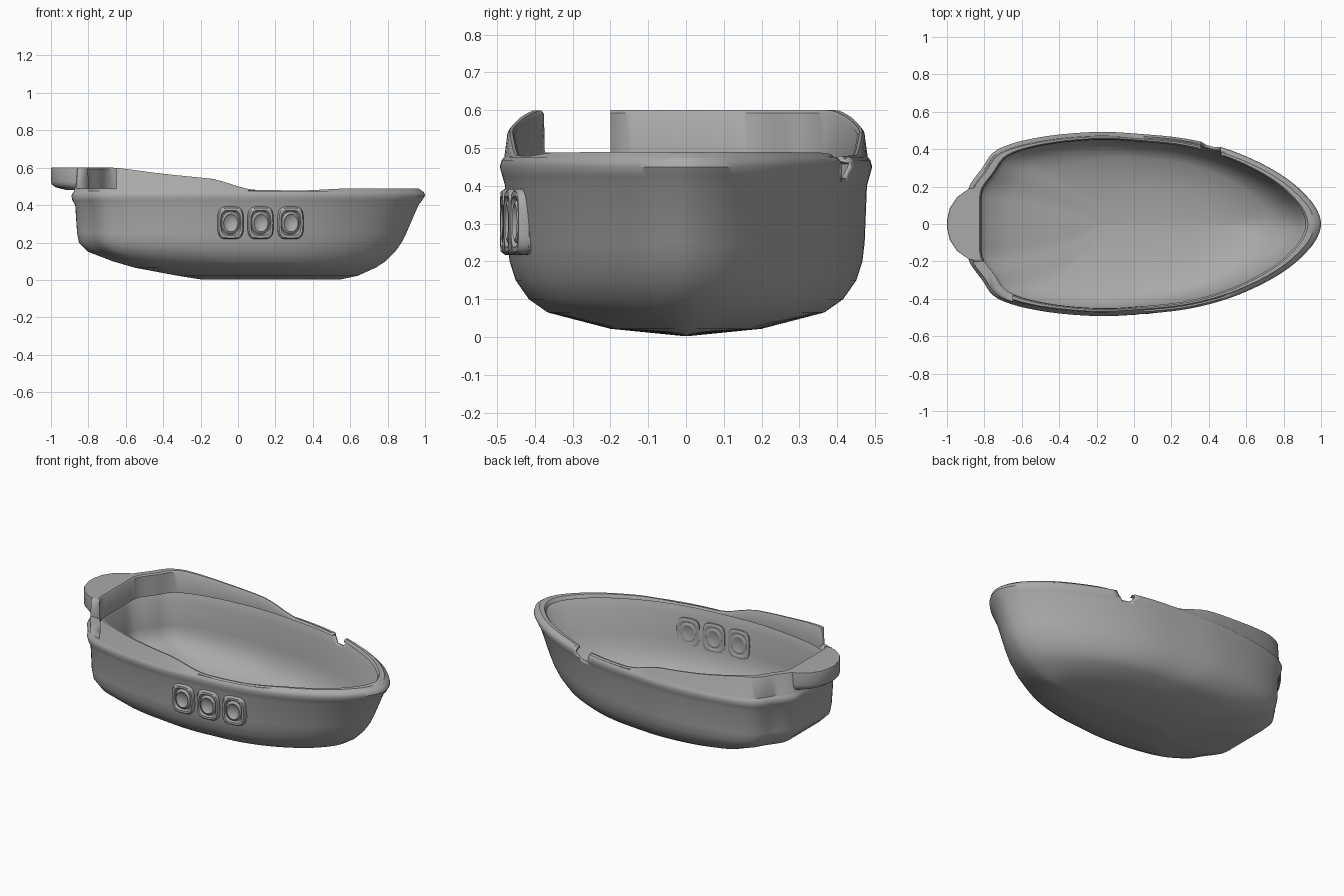
import bpy, bmesh
from math import cos, sin, pi, copysign
from mathutils import Vector, Matrix

cube = bpy.data.objects.get("Cube")
if cube:
    bpy.data.objects.remove(cube)

grey = bpy.data.materials.new("hull grey")
grey.use_nodes = True
grey.diffuse_color = (0.4, 0.4, 0.4, 1)
grey.node_tree.nodes["Principled BSDF"].inputs["Base Color"].default_value = (0.4, 0.4, 0.4, 1)


def loft(name, rings, matrix=None, angle=0.7):
    """Skin closed rings of points and cap both ends."""
    bm = bmesh.new()
    rows = [[bm.verts.new(p) for p in ring] for ring in rings]
    n = len(rows[0])
    for a, b in zip(rows, rows[1:]):
        for i in range(n):
            bm.faces.new((a[i], a[(i + 1) % n], b[(i + 1) % n], b[i]))
    bm.faces.new(rows[0])
    bm.faces.new(rows[-1])
    bmesh.ops.recalc_face_normals(bm, faces=bm.faces)
    mesh = bpy.data.meshes.new(name)
    bm.to_mesh(mesh)
    bm.free()
    ob = bpy.data.objects.new(name, mesh)
    bpy.context.collection.objects.link(ob)
    mesh.materials.append(grey)
    if matrix:
        ob.matrix_world = matrix
    bpy.ops.object.select_all(action='DESELECT')
    ob.select_set(True)
    bpy.context.view_layer.objects.active = ob
    bpy.ops.object.shade_smooth_by_angle(angle=angle)
    return ob


def prism(name, outline, z0, z1):
    return loft(name, [[(x, y, z) for x, y in outline] for z in (z0, z1)])


def cut(ob, cutter):
    cutter.hide_render = True
    bpy.context.view_layer.objects.active = ob
    mod = ob.modifiers.new("cut", 'BOOLEAN')
    mod.operation, mod.solver, mod.object = 'DIFFERENCE', 'EXACT', cutter
    bpy.ops.object.modifier_apply(modifier=mod.name)
    bpy.data.objects.remove(cutter)


def lerp_table(table, x):
    for (a, p), (b, q) in zip(table, table[1:]):
        if x <= b:
            t = max(0, (x - a) / (b - a))
            return p + (q - p) * t
    return table[-1][1]


# Plan outline: fraction of length from stern, fraction of half width
HALF = [(0, 0), (0, 0.2), (0.004, 0.4), (0.04, 0.6), (0.085, 0.81), (0.2, 0.94), (0.36, 1),
        (0.5, 0.975), (0.62, 0.925), (0.73, 0.82), (0.83, 0.66), (0.91, 0.475),
        (0.965, 0.28), (0.99, 0.14), (1, 0)]
CONTROL = HALF + [(u, -v) for u, v in HALF[-2:0:-1]]
PLAN = []
STEPS = 5
for i in range(len(CONTROL)):
    a, b, c, d = (Vector(CONTROL[(i + k) % len(CONTROL)]) for k in (-1, 0, 1, 2))
    for s in range(STEPS):
        t = s / STEPS
        PLAN.append(0.5 * (2 * b + (c - a) * t + (2 * a - 5 * b + 4 * c - d) * t * t
                           + (3 * b - a - 3 * c + d) * t ** 3))

# Height of the rail along the length
RAIL = [(-1, 0.6), (-0.65, 0.6), (-0.4, 0.567), (-0.13, 0.54), (-0.06, 0.52),
        (0.03, 0.49), (0.1, 0.481), (0.35, 0.478), (0.55, 0.488), (1, 0.49)]


def ring(z, stern, bow, width):
    pts = [(stern + (bow - stern) * p.x, width * p.y) for p in PLAN]
    return [(x, y, lerp_table(RAIL, x) + z - 1 if z > 0.9 else z) for x, y in pts]


# Height (1 follows the rail), stern x, bow x, half width
SKIN = [(0.003, -0.2, 0.55, 0.01), (0.022, -0.32, 0.64, 0.2), (0.065, -0.55, 0.735, 0.365),
        (0.1, -0.67, 0.79, 0.415), (0.15, -0.8, 0.84, 0.45), (0.2, -0.85, 0.875, 0.466),
        (0.25, -0.86, 0.9, 0.472), (0.4, -0.87, 0.965, 0.478), (0.425, -0.885, 0.985, 0.485),
        (0.45, -0.89, 1.0, 0.492)]
RIM = [(0.468, -0.882, 0.995, 0.487), (0.476, -0.875, 0.985, 0.48),
       (0.992, -0.87, 0.975, 0.472), (1, -0.865, 0.965, 0.466),
       (1, -0.825, 0.93, 0.458), (0.992, -0.818, 0.922, 0.452), (0.468, -0.815, 0.917, 0.45)]
# The inside of the hull follows the thin skin below the rim
LINING = [(z + 0.008, s + 0.012, b - 0.012, max(w - 0.01, 0.005)) for z, s, b, w in SKIN[::-1]]
hull = loft("hull", [ring(*r) for r in SKIN + RIM + LINING])

# Boarding gap at the stern corner and the rope notch in the opposite rail
cut(hull, prism("gap_cutter", [(-0.97, -0.2), (-0.76, -0.2), (-0.65, -0.3), (-0.65, -0.52),
                               (-0.97, -0.52)], 0.488, 0.7))
notch = [(0.35, 0.56), (0.36, 0.45), (0.385, 0.42), (0.43, 0.42), (0.46, 0.45), (0.48, 0.56)]
cut(hull, loft("notch_cutter", [[(x, y, z) for x, z in notch] for y in (0.34, 0.55)]))

# Stern platform
edge = [(-0.83, 0.2), (-0.88, 0.19), (-0.945, 0.145), (-0.985, 0.085), (-1.0, 0.02)]
plan = edge + [(x, -y) for x, y in edge[::-1]]


def plate_ring(z, s):
    return [(-0.83 + (x + 0.83) * s, y * (0.7 + 0.3 * s), z) for x, y in plan]


loft("stern_platform", [plate_ring(0.48, 0.5), plate_ring(0.495, 0.85), plate_ring(0.51, 0.97),
                        plate_ring(0.525, 1), plate_ring(0.593, 1), plate_ring(0.6, 0.985)])

# Hawse rings: radius, outward rise, squareness exponent
FRAME = [(0.07, -0.01, 0.55), (0.07, 0.01, 0.55), (0.064, 0.02, 0.55), (0.054, 0.02, 0.6),
         (0.05, 0.008, 0.8), (0.047, 0.008, 0.9), (0.044, 0.017, 1), (0.038, 0.02, 1),
         (0.032, 0.011, 1), (0.004, 0.008, 1)]


def power(c, e):
    return copysign(abs(c) ** e, c)


def hawse(name, x, y, direction, slope, rise):
    out = Vector((slope, -1, 0)).normalized() * direction
    up = Vector((0, 0, 1))
    side = up.cross(out)
    m = Matrix((side, up, out)).transposed().to_4x4()
    m.translation = (x, y, 0.305)
    rings = [[(r * power(cos(a), e), 1.25 * r * power(sin(a), e), h * rise)
              for a in (2 * pi * k / 40 for k in range(40))] for r, h, e in FRAME]
    loft(name, rings, m, 0.9)


for i, x in enumerate((-0.04, 0.12, 0.28)):
    slope = 0.06 + 0.055 * i
    wall = (0.468, 0.455, 0.434)[i]
    hawse(f"hawse_ring_outer_{i + 1}", x, -wall, 1, slope, 1)
    hawse(f"hawse_ring_inner_{i + 1}", x, 0.012 - wall, -1, slope, 0.4)
